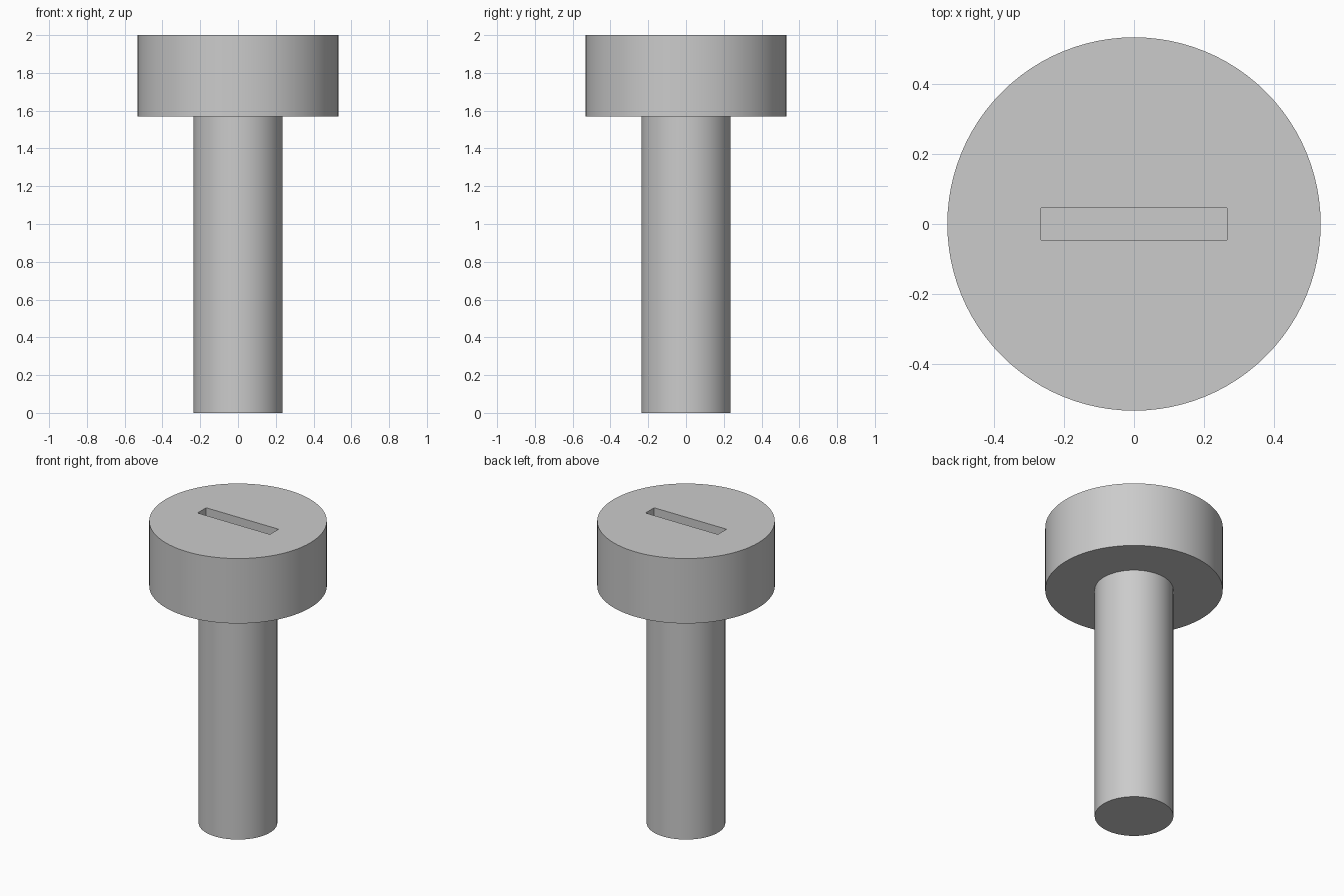
import bpy, bmesh, math

cube = bpy.data.objects.get("Cube")
if cube:
    bpy.data.objects.remove(cube, do_unlink=True)

SIDES = 96
HEAD_R, SHANK_R = 0.533, 0.236
HEAD_BASE, TOP = 1.57, 2.0
SLOT_LENGTH, SLOT_WIDTH, SLOT_DEPTH = 0.53, 0.09, 0.2

steel = bpy.data.materials.new("steel_grey")
steel.use_nodes = True
grey = (0.6, 0.6, 0.6, 1)
steel.diffuse_color = grey
steel.node_tree.nodes["Principled BSDF"].inputs["Base Color"].default_value = grey


def add_object(name, bm):
    mesh = bpy.data.meshes.new(name)
    bm.to_mesh(mesh)
    bm.free()
    mesh.materials.append(steel)
    obj = bpy.data.objects.new(name, mesh)
    bpy.context.collection.objects.link(obj)
    return obj


# Shank and head, turned as one solid from a half profile
bm = bmesh.new()
profile = [(0, 0), (SHANK_R, 0), (SHANK_R, HEAD_BASE),
           (HEAD_R, HEAD_BASE), (HEAD_R, TOP), (0, TOP)]
verts = [bm.verts.new((r, 0, z)) for r, z in profile]
edges = [bm.edges.new(pair) for pair in zip(verts, verts[1:])]
bmesh.ops.spin(bm, geom=verts + edges, cent=(0, 0, 0), axis=(0, 0, 1),
               angle=math.tau, steps=SIDES, use_duplicate=False)
bmesh.ops.remove_doubles(bm, verts=bm.verts[:], dist=0.0001)
# Merge the end fans into single flat caps
bmesh.ops.dissolve_verts(bm, verts=[v for v in bm.verts if v.co.xy.length < 0.001])
bmesh.ops.recalc_face_normals(bm, faces=bm.faces[:])
screw = add_object("screw_body", bm)

# Slot cutter, standing proud of the head for a clean cut
bm = bmesh.new()
bmesh.ops.create_cube(bm, size=1)
bmesh.ops.scale(bm, vec=(SLOT_LENGTH, SLOT_WIDTH, 2 * SLOT_DEPTH), verts=bm.verts[:])
bmesh.ops.translate(bm, vec=(0, 0, TOP), verts=bm.verts[:])
cutter = add_object("slot_cutter", bm)
cutter.hide_render = True

# Cut the driver slot, then drop the cutter
bpy.context.view_layer.objects.active = screw
screw.select_set(True)
cut = screw.modifiers.new("driver_slot", 'BOOLEAN')
cut.operation = 'DIFFERENCE'
cut.solver = 'EXACT'
cut.object = cutter
bpy.ops.object.modifier_apply(modifier=cut.name)
bpy.data.objects.remove(cutter, do_unlink=True)

# Smooth sides with crisp rims
bpy.ops.object.shade_smooth_by_angle(angle=math.radians(30))
